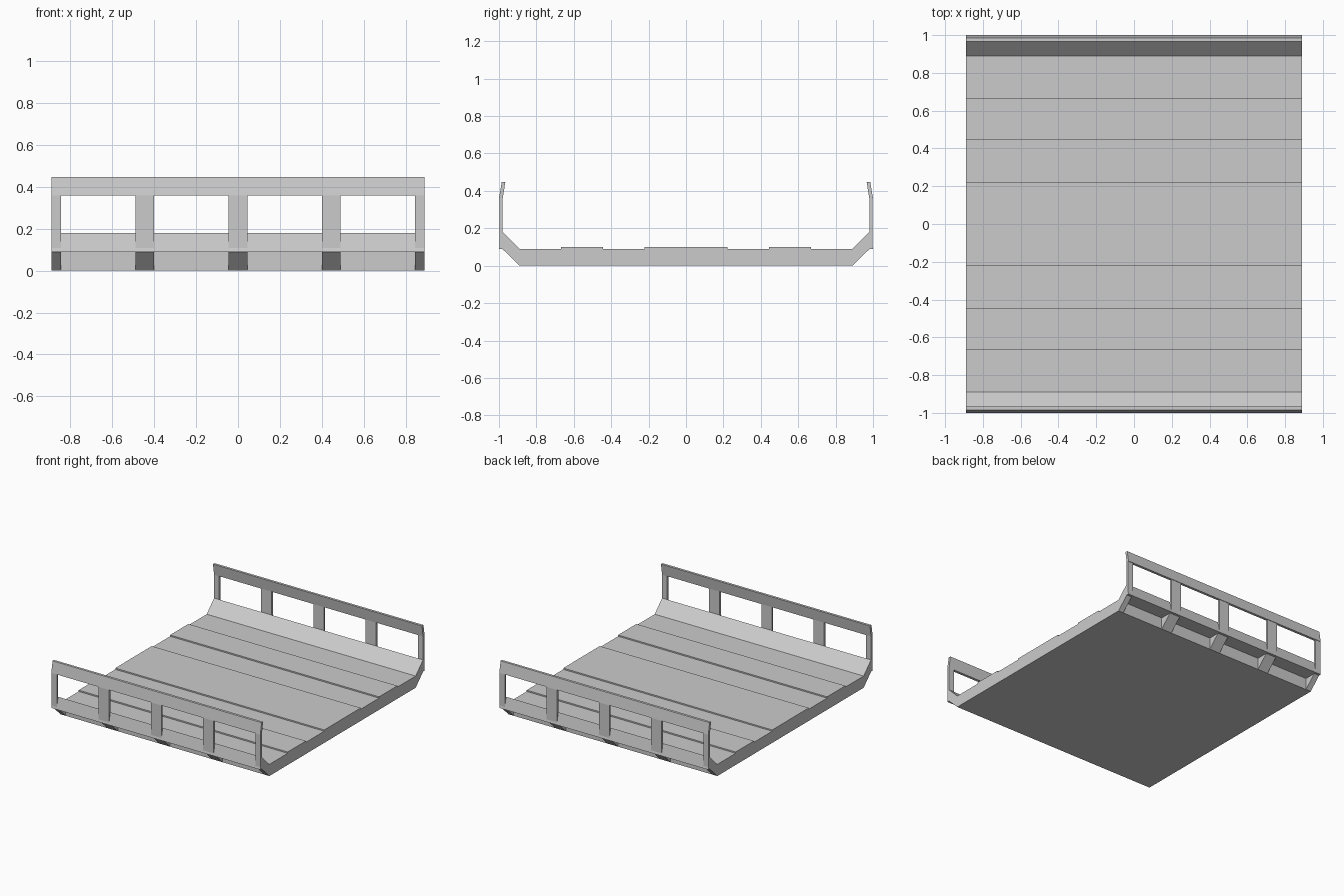
import bpy

if "Cube" in bpy.data.objects:
    bpy.data.objects.remove(bpy.data.objects["Cube"])

HALF = 0.89  # half width along x


def prism(name, profile, x0, x1):
    """Extrude a (y, z) outline along x."""
    n = len(profile)
    verts = [(x, y, z) for x in (x0, x1) for y, z in profile]
    faces = [tuple(reversed(range(n))), tuple(range(n, 2 * n))]
    faces += [(i, (i + 1) % n, n + (i + 1) % n, n + i) for i in range(n)]
    area = sum(profile[i][0] * profile[(i + 1) % n][1] - profile[(i + 1) % n][0] * profile[i][1]
               for i in range(n))
    if area < 0:  # keep normals outward
        faces = [tuple(reversed(f)) for f in faces]
    mesh = bpy.data.meshes.new(name)
    mesh.from_pydata(verts, [], faces)
    obj = bpy.data.objects.new(name, mesh)
    bpy.context.collection.objects.link(obj)
    return obj


# Deck with raised planks
half_top = [(0.222, 0.10), (0.222, 0.09), (0.445, 0.09), (0.445, 0.10),
            (0.667, 0.10), (0.667, 0.09), (0.89, 0.09)]
deck = [(-0.89, 0), (0.89, 0)] + half_top[::-1] + [(-y, z) for y, z in half_top]
prism("deck", deck, -HALF, HALF)

# Post spans along x
posts = [(-HALF, -0.846), (-0.49, -0.401), (-0.045, 0.045), (0.401, 0.49), (0.846, HALF)]

for s, side in ((-1, "front"), (1, "back")):
    def part(name, pts, x0=-HALF, x1=HALF):
        prism(f"{side}_{name}", [(s * y, z) for y, z in pts], x0, x1)

    # Sloped kerb and leaning top rail
    part("kerb", [(0.89, 0.09), (1.0, 0.09), (0.98, 0.18)])
    part("top_rail", [(0.98, 0.36), (1.0, 0.36), (0.985, 0.447), (0.966, 0.447)])
    # Upright posts with triangular gussets below
    for i, (a, b) in enumerate(posts):
        part(f"post_{i}", [(0.98, 0.095), (0.996, 0.095), (0.996, 0.362), (0.98, 0.362)], a, b)
        part(f"gusset_{i}", [(0.89, 0), (0.982, 0.09), (0.89, 0.09)], a, b)
